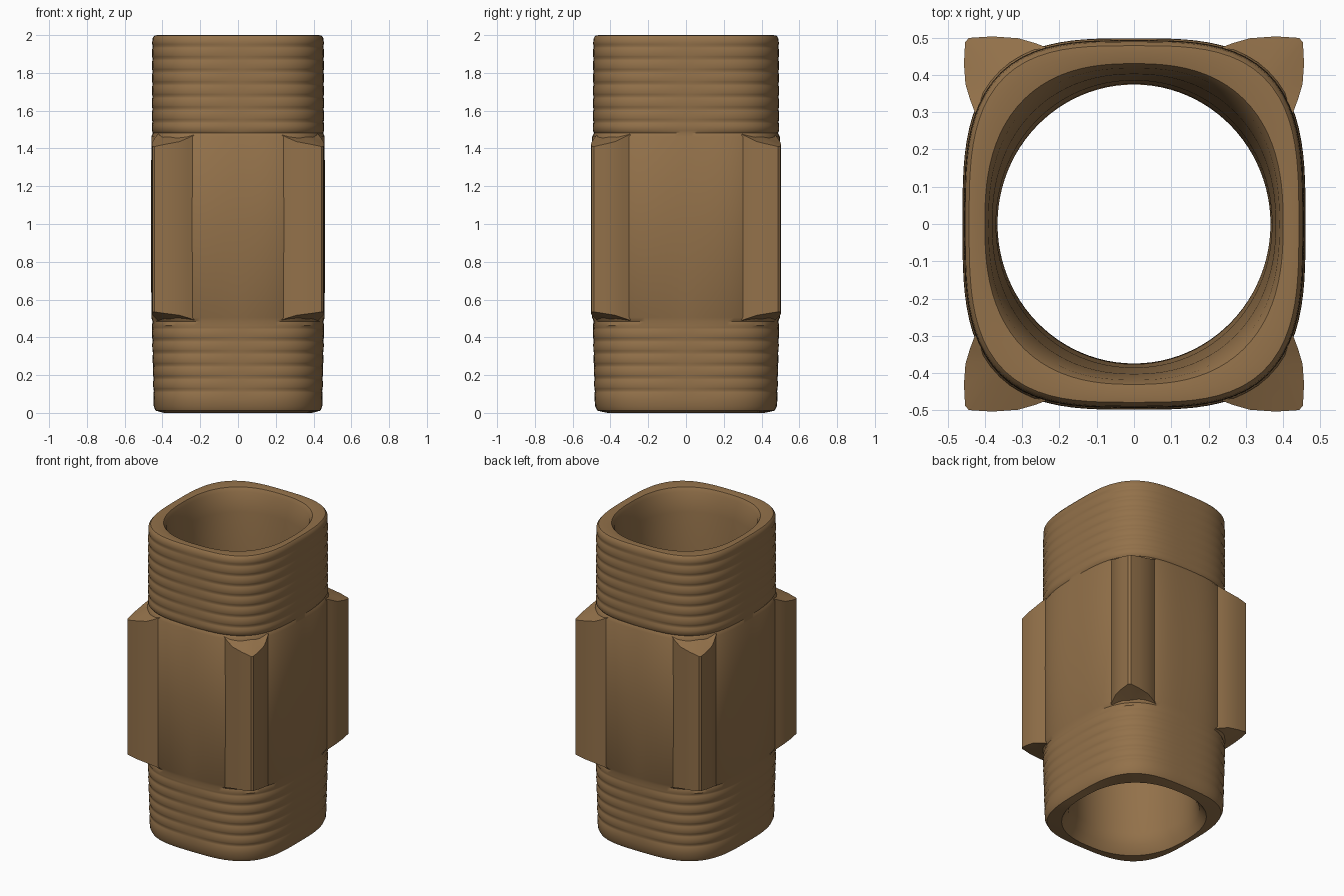
import bpy, bmesh, math

if "Cube" in bpy.data.objects:
    bpy.data.objects.remove(bpy.data.objects["Cube"])

mat = bpy.data.materials.new("brown")
mat.diffuse_color = (0.29, 0.165, 0.068, 1)
mat.use_nodes = True
mat.node_tree.nodes["Principled BSDF"].inputs["Base Color"].default_value = mat.diffuse_color
SIDES = 96


def finish(name, bm, angle):
    bmesh.ops.recalc_face_normals(bm, faces=bm.faces)
    me = bpy.data.meshes.new(name)
    bm.to_mesh(me)
    bm.free()
    me.materials.append(mat)
    ob = bpy.data.objects.new(name, me)
    bpy.context.collection.objects.link(ob)
    bpy.ops.object.select_all(action='DESELECT')
    ob.select_set(True)
    bpy.context.view_layer.objects.active = ob
    bpy.ops.object.shade_smooth_by_angle(angle=math.radians(angle))
    return ob


def ring(bm, z, ax, ay, n, cut=0.0):
    """Rounded-square ring; cut is a groove that is deepest at the corners."""
    vs = []
    for i in range(SIDES):
        t = 2 * math.pi * i / SIDES
        c, s = math.cos(t), math.sin(t)
        r = (abs(c / ax) ** n + abs(s / ay) ** n) ** (-1 / n)
        r -= cut * (0.35 + 0.65 * abs(math.sin(2 * t)))
        vs.append(bm.verts.new((r * c, r * s, z)))
    return vs


# profile of the tube wall: (z, half x, half y, squareness, groove depth)
N = 3.2
prof = [(0.006, 0.415, 0.445, 2.8, 0), (0.012, 0.437, 0.470, N, 0), (0.035, 0.446, 0.481, N, 0)]


def thread(z0, z1, count, a0, a1):
    """Add shallow thread grooves between two heights."""
    step = (z1 - z0) / count
    for k in range(count):
        for f, d in ((0.0, 0), (0.4, 0), (0.58, 0.005), (0.72, 0.007), (0.88, 0.002)):
            u = (k + f) / count
            ax = a0 + (a1 - a0) * u
            prof.append((z0 + (k + f) * step, ax, ax + 0.037, N, d))


thread(0.07, 0.47, 6, 0.447, 0.457)
prof += [(0.485, 0.455, 0.492, N, 0.008), (0.505, 0.459, 0.497, N, 0),
         (1.0, 0.460, 0.498, N, 0), (1.462, 0.459, 0.497, N, 0), (1.482, 0.454, 0.490, N, 0.008)]
thread(1.495, 1.96, 7, 0.456, 0.455)
prof += [(1.965, 0.454, 0.491, N, 0), (1.985, 0.452, 0.488, N, 0), (1.998, 0.442, 0.478, N, 0),
         (2.0, 0.425, 0.458, 2.9, 0), (1.994, 0.400, 0.430, 2.5, 0),
         # bore, going down
         (1.97, 0.390, 0.418, 2.4, 0), (1.85, 0.380, 0.402, 2.2, 0), (1.4, 0.370, 0.385, 2.05, 0),
         (0.6, 0.366, 0.376, 2, 0), (0.12, 0.366, 0.374, 2, 0), (0.05, 0.374, 0.388, 2.1, 0),
         (0.0, 0.393, 0.415, 2.4, 0)]

# hollow tube
bm = bmesh.new()
rings = [ring(bm, *p) for p in prof]
for a, b in zip(rings, rings[1:] + rings[:1]):
    for i in range(SIDES):
        j = (i + 1) % SIDES
        bm.faces.new((a[i], a[j], b[j], b[i]))
finish("threaded_tube", bm, 45)

# corner ribs with sloped ends
foot = [(0.225, 0.470, 0), (0.265, 0.485, 0.3), (0.31, 0.498, 0.6), (0.38, 0.503, 0.8),
        (0.443, 0.499, 1), (0.453, 0.487, 1), (0.456, 0.43, 0.8), (0.452, 0.375, 0.6),
        (0.440, 0.335, 0.3), (0.425, 0.295, 0)]
names = {(1, 1): "back_right", (1, -1): "front_right", (-1, 1): "back_left", (-1, -1): "front_left"}
for (sx, sy), nm in names.items():
    bm = bmesh.new()
    lo = [bm.verts.new((sx * x, sy * y, 0.490 + 0.045 * s)) for x, y, s in foot]
    hi = [bm.verts.new((sx * x, sy * y, 1.475 - 0.065 * s)) for x, y, s in foot]
    # ridge points buried in the tube wall
    lo_in = bm.verts.new((sx * 0.34, sy * 0.365, 0.485))
    hi_in = bm.verts.new((sx * 0.34, sy * 0.365, 1.48))
    for i in range(len(foot) - 1):
        bm.faces.new((lo[i], lo[i + 1], hi[i + 1], hi[i]))
        bm.faces.new((lo[i], lo[i + 1], lo_in))
        bm.faces.new((hi[i], hi[i + 1], hi_in))
    bm.faces.new((lo[0], hi[0], hi_in, lo_in))
    bm.faces.new((lo[-1], hi[-1], hi_in, lo_in))
    finish("corner_rib_" + nm, bm, 35)
